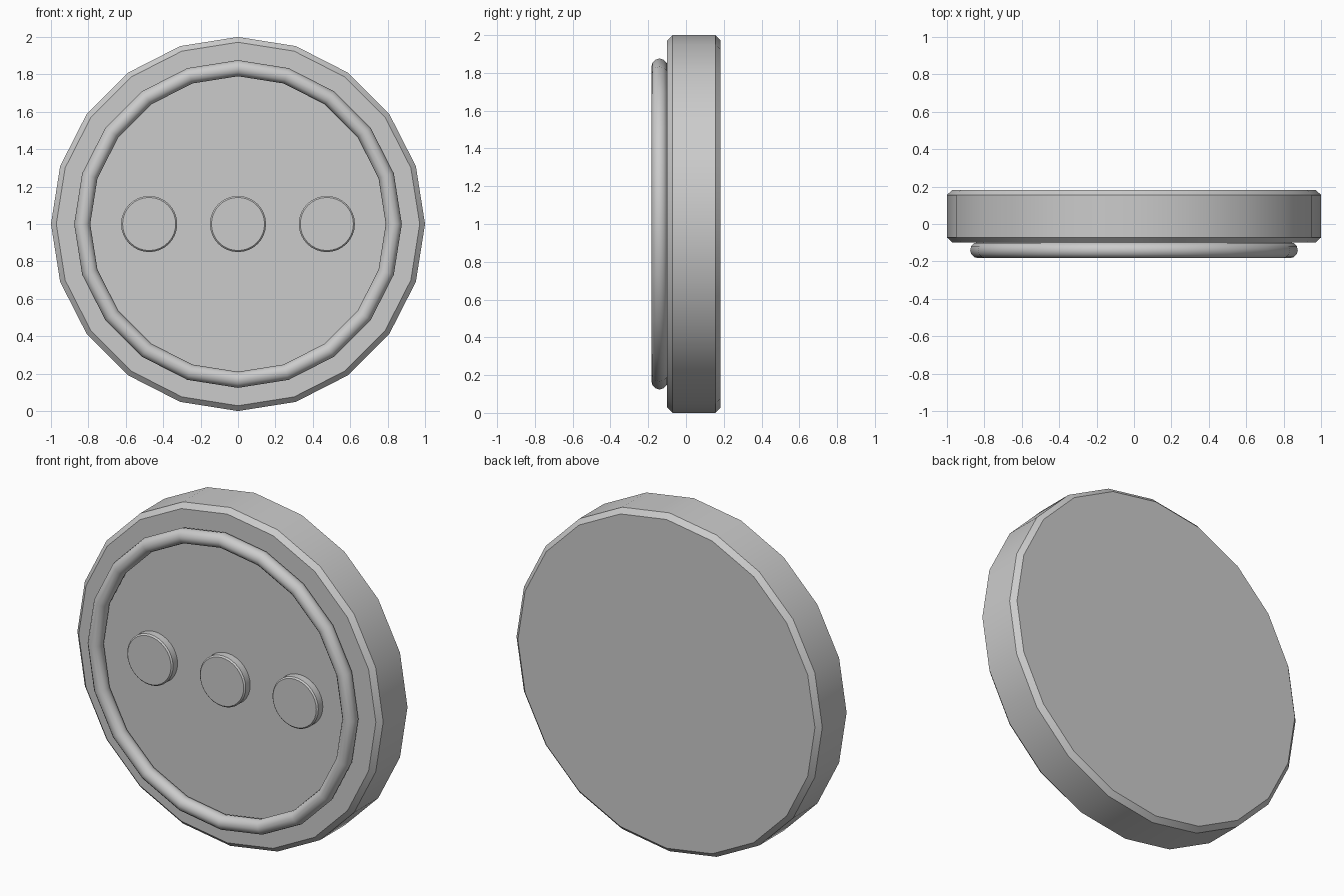
import bpy
import math

cube = bpy.data.objects.get("Cube")
if cube:
    bpy.data.objects.remove(cube, do_unlink=True)

grey = bpy.data.materials.new("light_grey")
grey.use_nodes = True
grey.diffuse_color = (0.6, 0.6, 0.6, 1)
grey.node_tree.nodes["Principled BSDF"].inputs["Base Color"].default_value = (0.6, 0.6, 0.6, 1)

FACING = (math.pi / 2, 0, 0)  # turns local z towards the front


def finish(name, angle, bevel=0):
    obj = bpy.context.object
    obj.name = name
    obj.data.materials.append(grey)
    bpy.ops.object.transform_apply(location=False, rotation=True, scale=False)
    if bevel:
        mod = obj.modifiers.new("edge_chamfer", "BEVEL")
        mod.width = bevel
        mod.segments = 1
        mod.limit_method = "ANGLE"
        mod.angle_limit = math.radians(40)
        bpy.ops.object.modifier_apply(modifier=mod.name)
    bpy.ops.object.shade_smooth_by_angle(angle=math.radians(angle))
    return obj


def disc(name, sides, radius, front, back, x, bevel):
    bpy.ops.mesh.primitive_cylinder_add(
        vertices=sides, radius=radius, depth=back - front,
        location=(x, (front + back) / 2, 1), rotation=FACING)
    return finish(name, 30, bevel)


# Thick chamfered body
disc("body_disc", 20, 1.0, -0.1, 0.183, 0, 0.028)

# Raised ring on the front
bpy.ops.mesh.primitive_torus_add(
    major_segments=20, minor_segments=12, major_radius=0.833,
    minor_radius=0.043, location=(0, -0.14, 1), rotation=FACING)
finish("front_ring", 40)

# Row of three round studs
for name, x in (("right_stud", -0.475), ("middle_stud", 0), ("left_stud", 0.475)):
    disc(name, 32, 0.15, -0.15, -0.09, x, 0.008)
